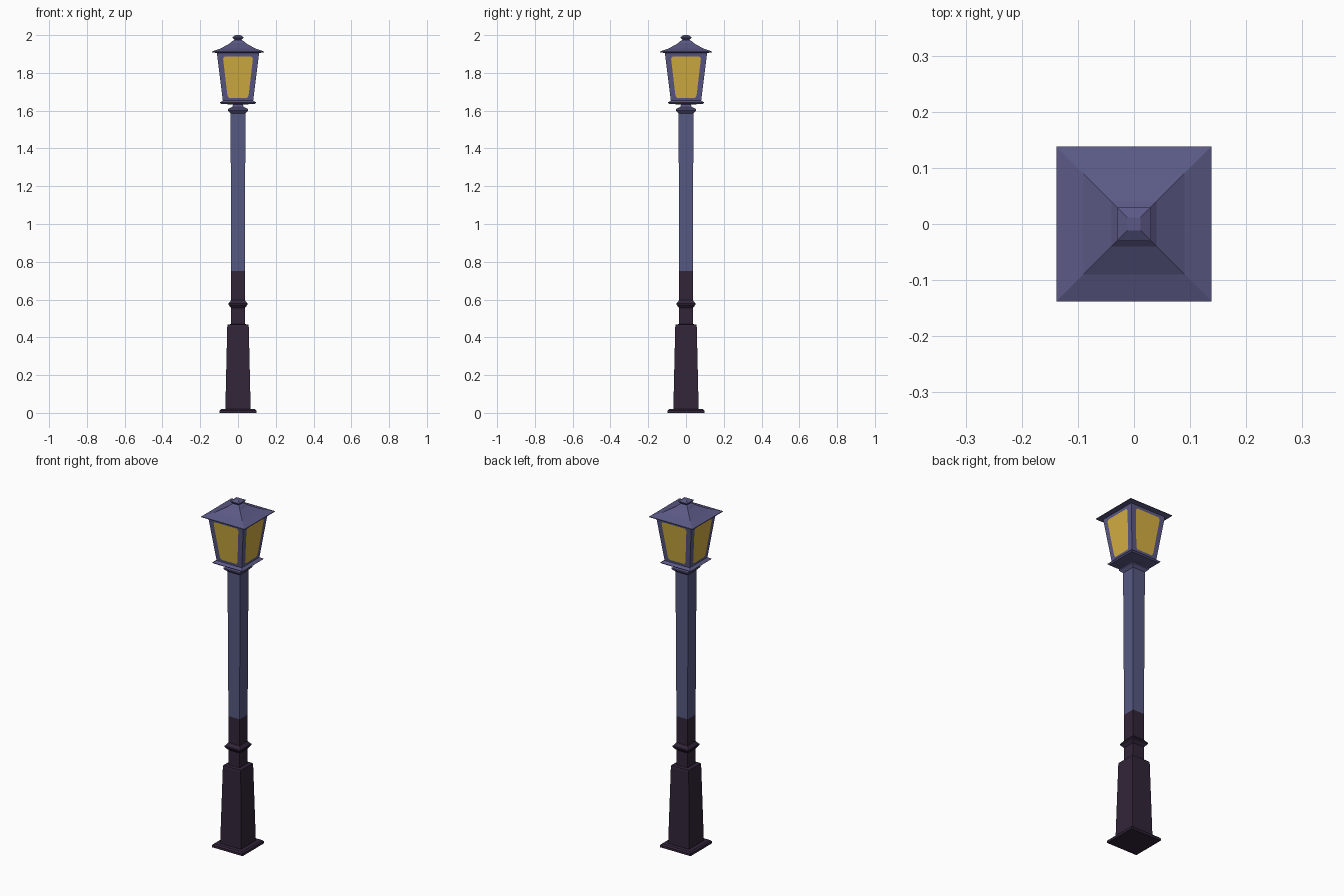
import bpy, bmesh
from mathutils import Matrix
from math import pi

if "Cube" in bpy.data.objects:
    bpy.data.objects.remove(bpy.data.objects["Cube"])


def material(name, rgb):
    # sRGB 0-255 to linear
    lin = [((c / 255 + 0.055) / 1.055) ** 2.4 for c in rgb]
    m = bpy.data.materials.new(name)
    m.diffuse_color = (*lin, 1)
    m.use_nodes = True
    m.node_tree.nodes["Principled BSDF"].inputs["Base Color"].default_value = m.diffuse_color
    return m


dark = material("dark iron", (50, 37, 57))
blue = material("blue grey paint", (86, 89, 130))
violet = material("violet grey paint", (91, 89, 133))
amber = material("amber glass", (212, 176, 66))


def finish(bm, name, mat):
    me = bpy.data.meshes.new(name)
    bm.to_mesh(me)
    bm.free()
    me.materials.append(mat)
    ob = bpy.data.objects.new(name, me)
    bpy.context.collection.objects.link(ob)
    return ob


def square_lathe(name, mat, profile):
    """Stack square rings given as (half width, height), capped at both ends."""
    bm = bmesh.new()
    rings = [[bm.verts.new((sx * h, sy * h, z))
              for sx, sy in ((-1, -1), (1, -1), (1, 1), (-1, 1))] for h, z in profile]
    for a, b in zip(rings, rings[1:]):
        for i in range(4):
            j = (i + 1) % 4
            bm.faces.new((a[i], a[j], b[j], b[i]))
    bm.faces.new(rings[0][::-1])
    bm.faces.new(rings[-1])
    return finish(bm, name, mat)


# Base plate, plinth and lower post
square_lathe("base_plate", dark, [(0.097, 0), (0.097, 0.013), (0.09, 0.02)])
square_lathe("plinth", dark, [(0.067, 0.02), (0.057, 0.455), (0.055, 0.468), (0.036, 0.47)])
square_lathe("lower_post", dark, [(0.036, 0.47), (0.036, 0.75)])
square_lathe("lower_collar", dark, [(0.036, 0.555), (0.05, 0.572), (0.05, 0.58), (0.036, 0.597)])

# Upper post and its collar
square_lathe("upper_post", blue, [(0.036, 0.75), (0.0395, 1.59)])
square_lathe("upper_collar", violet, [(0.0395, 1.585), (0.054, 1.6), (0.054, 1.608),
                                      (0.03, 1.62), (0.024, 1.64)])

# Lantern tray, body and roof
square_lathe("lantern_tray", violet, [(0.024, 1.632), (0.09, 1.636), (0.097, 1.643), (0.08, 1.653)])
LOW, HIGH, Z0, Z1 = 0.08, 0.112, 1.65, 1.907
square_lathe("lantern_body", violet, [(LOW, Z0), (HIGH, Z1)])
square_lathe("roof", violet, [(0.11, 1.905), (0.138, 1.909), (0.138, 1.913), (0.09, 1.93),
                              (0.04, 1.958), (0.03, 1.968), (0.016, 1.976)])
square_lathe("finial", violet, [(0.016, 1.972), (0.029, 1.985), (0.029, 1.99), (0.012, 2.0)])

# Glass panes: thin plates with clipped corners, one per side
right = [(0.048, 1.668), (0.056, 1.68), (0.079, 1.876), (0.071, 1.888)]
outline = right + [(-x, z) for x, z in reversed(right)]
bm = bmesh.new()
for k in range(4):
    turn = Matrix.Rotation(k * pi / 2, 4, 'Z')
    pts = []
    for x, z in outline:
        h = LOW + (HIGH - LOW) * (z - Z0) / (Z1 - Z0) + 0.0015
        pts.append(bm.verts.new(turn @ Matrix.Translation((x, -h, z)).translation))
    bm.faces.new(pts)
finish(bm, "glass_panes", amber)
